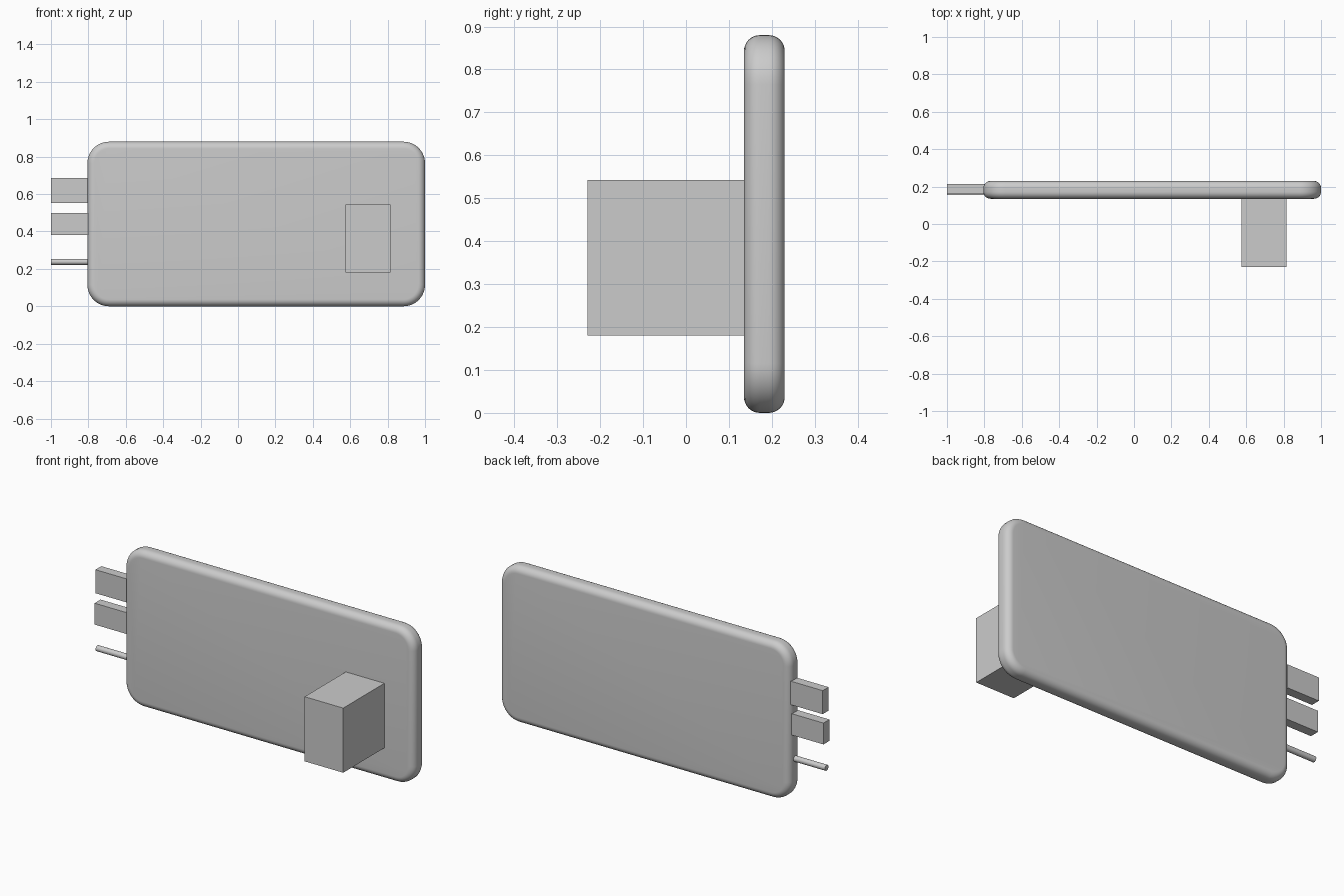
import bpy, bmesh, math
from mathutils import Matrix, Vector

if "Cube" in bpy.data.objects:
    bpy.data.objects.remove(bpy.data.objects["Cube"])

# Single flat grey
GREY = (0.6, 0.6, 0.6, 1.0)
grey = bpy.data.materials.new("light_grey")
grey.use_nodes = True
grey.diffuse_color = GREY
grey.node_tree.nodes["Principled BSDF"].inputs["Base Color"].default_value = GREY


def finish(name, bm, smooth=False):
    bmesh.ops.recalc_face_normals(bm, faces=bm.faces)
    mesh = bpy.data.meshes.new(name)
    bm.to_mesh(mesh)
    bm.free()
    mesh.materials.append(grey)
    obj = bpy.data.objects.new(name, mesh)
    bpy.context.collection.objects.link(obj)
    if smooth:
        bpy.ops.object.select_all(action="DESELECT")
        bpy.context.view_layer.objects.active = obj
        obj.select_set(True)
        bpy.ops.object.shade_smooth_by_angle(angle=math.radians(35))
    return obj


def box_mesh(lo, hi):
    lo, hi = Vector(lo), Vector(hi)
    bm = bmesh.new()
    bmesh.ops.create_cube(bm, size=1, matrix=Matrix.Translation((lo + hi) / 2)
                          @ Matrix.Diagonal((*(hi - lo), 1)))
    return bm


# Panel: round the four corners, then the front and back rims
bm = box_mesh((-0.805, 0.135, 0), (1, 0.23, 0.88))
corners = [e for e in bm.edges if abs(e.verts[0].co.y - e.verts[1].co.y) > 0.01]
bmesh.ops.bevel(bm, geom=corners, offset=0.115, segments=10, profile=0.5, affect="EDGES")
bm.normal_update()
rims = [e for e in bm.edges if any(abs(f.normal.y) > 0.9 for f in e.link_faces)]
bmesh.ops.bevel(bm, geom=rims, offset=0.037, segments=8, profile=0.5, affect="EDGES")
finish("panel", bm, smooth=True)

# Block standing out of the front
finish("front_block", box_mesh((0.575, -0.23, 0.18), (0.815, 0.14, 0.543)))

# Two flat prongs on the side
finish("upper_prong", box_mesh((-1, 0.163, 0.553), (-0.8, 0.215, 0.685)))
finish("lower_prong", box_mesh((-1, 0.155, 0.38), (-0.8, 0.208, 0.5)))

# Round pin below the prongs
bm = bmesh.new()
bmesh.ops.create_cone(bm, cap_ends=True, segments=24, radius1=0.016, radius2=0.016, depth=0.2,
                      matrix=Matrix.Translation((-0.9, 0.18, 0.238))
                      @ Matrix.Rotation(math.pi / 2, 4, "Y"))
finish("round_pin", bm, smooth=True)
